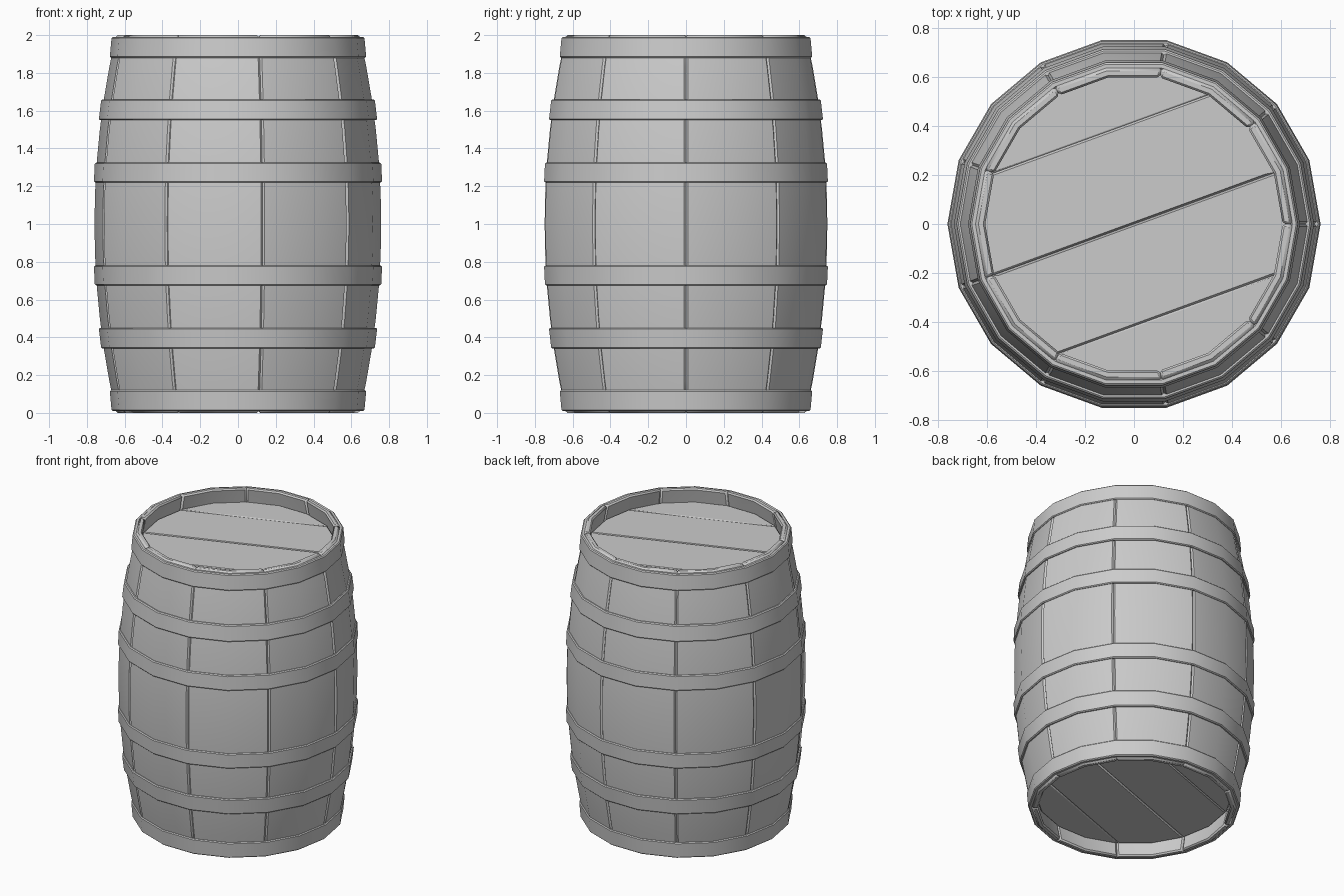
import bpy, bmesh
from math import cos, sin, radians
from mathutils import Vector

if "Cube" in bpy.data.objects:
    bpy.data.objects.remove(bpy.data.objects["Cube"])

def ring_pt(r, deg, z):
    a = radians(deg)
    return Vector((r * cos(a), r * sin(a), z))

def finish(bm, name, bevel):
    bmesh.ops.recalc_face_normals(bm, faces=bm.faces[:])
    me = bpy.data.meshes.new(name)
    bm.to_mesh(me)
    bm.free()
    ob = bpy.data.objects.new(name, me)
    bpy.context.collection.objects.link(ob)
    m = ob.modifiers.new("edge_bevel", 'BEVEL')
    m.width, m.segments = bevel, 1
    m.limit_method, m.angle_limit = 'ANGLE', radians(35)
    bpy.ops.object.select_all(action='DESELECT')
    ob.select_set(True)
    bpy.context.view_layer.objects.active = ob
    bpy.ops.object.shade_smooth_by_angle(angle=radians(30))
    return ob

def bulge(z):
    return 0.76 - 0.114 * (z - 1) ** 2

def loft(bm, sections, closed_path):
    """Skin a list of point loops."""
    rows = [[bm.verts.new(p) for p in s] for s in sections]
    n = len(rows[0])
    for i in range(len(rows) if closed_path else len(rows) - 1):
        a, b = rows[i], rows[(i + 1) % len(rows)]
        for j in range(n):
            k = (j + 1) % n
            bm.faces.new((a[j], a[k], b[k], b[j]))
    return rows

# Nine bulging staves, each with a ridge down its middle
for i in range(9):
    c = 20 + 40 * i
    sections = []
    for s in range(13):
        z = s / 6
        r = bulge(z)
        sections.append([ring_pt(r, c + d, z) for d in (-20, 0, 20)]
                        + [ring_pt(r - 0.04, c + d, z) for d in (20, 0, -20)])
    bm = bmesh.new()
    rows = loft(bm, sections, False)
    for e in (rows[0], rows[-1]):
        bm.faces.new((e[0], e[1], e[4], e[5]))
        bm.faces.new((e[1], e[2], e[3], e[4]))
    finish(bm, f"stave_{i + 1}", 0.01)

# Six hoops, mirrored about the middle: (inner z, outer z, inner radius, outer radius)
HOOPS = [(0.22, 0.325, 0.763, 0.758), (0.55, 0.66, 0.737, 0.724), (0.88, 0.99, 0.679, 0.669)]
for i, (d0, d1, r0, r1) in enumerate(HOOPS):
    for side, label in ((1, "upper"), (-1, "lower")):
        z0, z1 = 1 + side * d0, 1 + side * d1
        bm = bmesh.new()
        loft(bm, [[ring_pt(r0, 20 * k, z0), ring_pt(r1, 20 * k, z1),
                   ring_pt(r1 - 0.028, 20 * k, z1), ring_pt(r0 - 0.028, 20 * k, z0)]
                  for k in range(18)], True)
        finish(bm, f"{label}_hoop_{i + 1}", 0.006)

# Recessed heads, each made of four planks running at 20 degrees
across = ring_pt(1, 110, 0)
CUTS = [-0.7, -0.392, 0, 0.392, 0.7]
for z, label in ((1.86, "top"), (0.10, "bottom")):
    for i in range(4):
        bm = bmesh.new()
        bm.faces.new([bm.verts.new(ring_pt(0.625, 20 * k, z)) for k in range(18)])
        for d, n in ((CUTS[i], -across), (CUTS[i + 1], across)):
            bmesh.ops.bisect_plane(bm, geom=bm.verts[:] + bm.edges[:] + bm.faces[:],
                                   plane_co=across * d, plane_no=n, clear_outer=True)
        ext = bmesh.ops.extrude_face_region(bm, geom=bm.faces[:])
        bmesh.ops.translate(bm, vec=(0, 0, 0.04),
                            verts=[v for v in ext["geom"] if isinstance(v, bmesh.types.BMVert)])
        finish(bm, f"{label}_plank_{i + 1}", 0.008)
